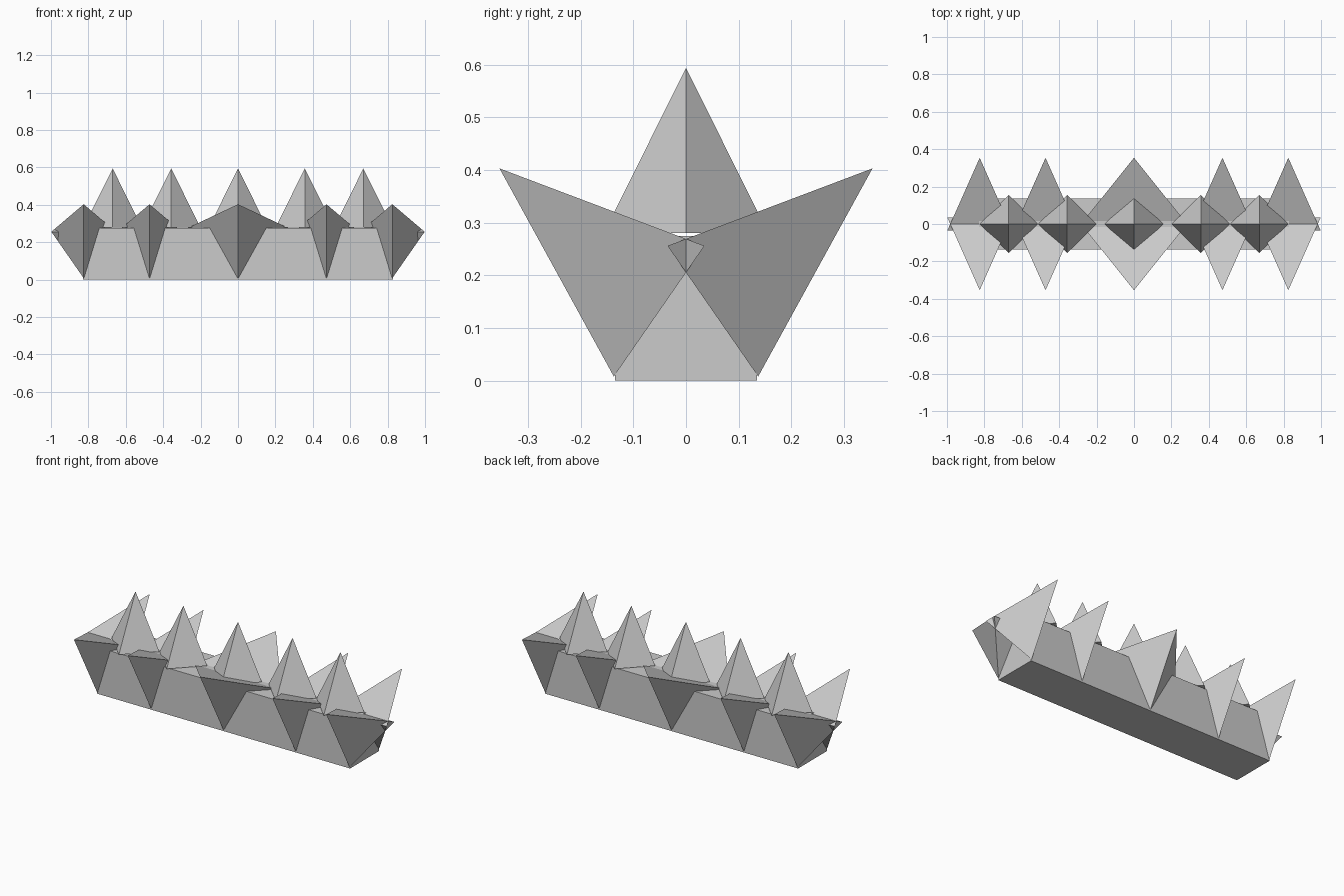
import bpy, bmesh
from mathutils import Vector

if "Cube" in bpy.data.objects:
    bpy.data.objects.remove(bpy.data.objects["Cube"])


def make_mesh(name, verts, faces):
    me = bpy.data.meshes.new(name)
    me.from_pydata(verts, [], faces)
    bm = bmesh.new()
    bm.from_mesh(me)
    bmesh.ops.recalc_face_normals(bm, faces=bm.faces)
    bm.to_mesh(me)
    bm.free()
    ob = bpy.data.objects.new(name, me)
    bpy.context.collection.objects.link(ob)
    return ob


def spike(name, base, tip):
    """Closed pyramid from a base loop and a tip."""
    n = len(base)
    faces = [(i, (i + 1) % n, n) for i in range(n)] + [tuple(range(n))]
    return make_mesh(name, base + [tip], faces)


# Long bar body
bpy.ops.mesh.primitive_cube_add(size=1, location=(0, 0, 0.1375))
body = bpy.context.object
body.name = "bar_body"
body.scale = (1.655, 0.27, 0.275)

# Upright four-sided spikes along the top
for i, x in enumerate((-0.67, -0.357, 0, 0.357, 0.67)):
    r, z = 0.156, 0.28
    spike(f"top_spike_{i}",
          [(x - r, 0, z), (x, -r, z), (x + r, 0, z), (x, r, z)],
          (x, 0, 0.594))

# Slanted three-sided spikes on front and back, the middle pair wider
for side, label in ((-1, "front"), (1, "back")):
    for i, x in enumerate((-0.825, -0.473, 0, 0.473, 0.825)):
        w = 0.312 if x == 0 else 0.173
        spike(f"{label}_spike_{i}",
              [(x, side * 0.137, 0.008),
               (x + w, side * -0.035, 0.256),
               (x - w, side * -0.035, 0.256)],
              (x, side * 0.354, 0.403))
